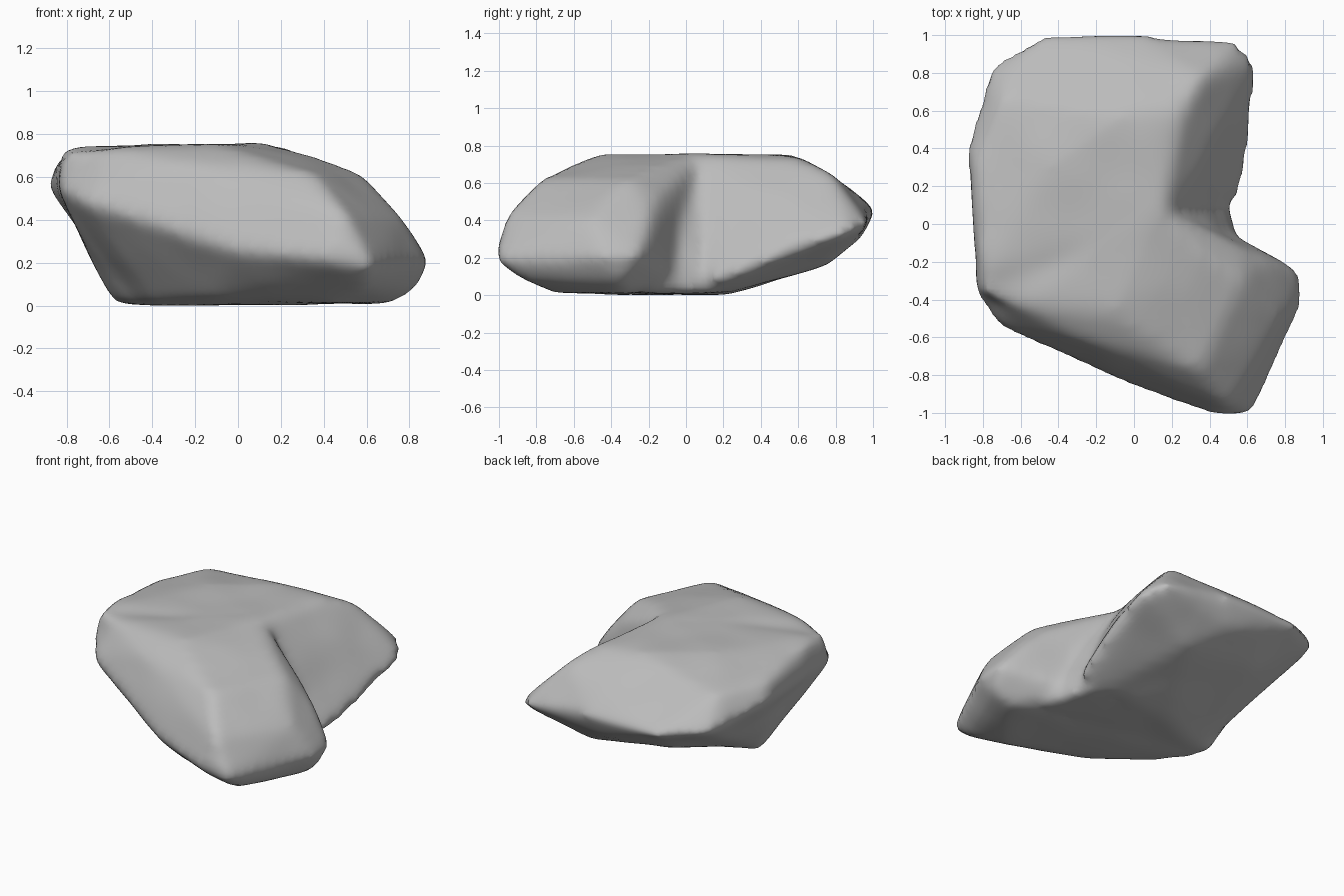
import bpy, bmesh
from mathutils import Vector, noise

default = bpy.data.objects.get("Cube")
if default:
    bpy.data.objects.remove(default, do_unlink=True)

# Corner points of the three overlapping lobes, in hundredths of a unit
BACK_LOBE = [
    (-84, 30, 67), (-80, -28, 74), (-70, 66, 66), (15, 2, 75), (17, 25, 75), (25, 60, 73), (36, 78, 65),
    (-5, 58, 75), (-45, 30, 75),
    (-88, 42, 56), (-84, -20, 55), (-76, 83, 49), (-50, 100, 46), (0, 100, 46), (54, 96, 39), (65, 86, 34),
    (62, 60, 28), (59, 30, 13), (55, 15, 8),
    (40, 20, 2), (-10, 20, 1), (-50, 0, 1), (20, 75, 17), (-40, 70, 25), (0, 92, 30),
]
FRONT_LOBE = [
    (-62, -42, 74), (-10, -48, 75), (10, 10, 76), (35, -15, 70), (57, -30, 62), (35, -78, 62), (-30, -60, 66),
    (88, -25, 22), (88, -44, 21), (62, -101, 19), (42, -101, 22), (50, -96, 43), (0, -86, 26), (-30, -72, 35),
    (-72, -54, 49), (-84, -36, 56), (77, -50, 40), (83, -35, 8), (60, -85, 8), (71, -20, 43), (56, -13, 54),
    (72, -32, 2), (45, -72, 3), (-10, -54, 4), (-40, -29, 3), (-50, -8, 1), (48, -4, 10),
]
CORE = [
    (-84, 10, 56), (-84, -36, 56), (-82, 10, 70), (-80, -36, 72), (-62, -44, 73), (-58, 6, 2), (-52, -15, 2),
    (15, 8, 74), (30, -10, 70), (42, 6, 32), (49, 4, 18), (50, 4, 8), (48, 15, 2), (58, -20, 2),
]


def add_lobe(bm, points):
    """Wrap one lobe's corner points in a closed convex skin."""
    verts = [bm.verts.new(Vector(p) / 100) for p in points]
    hull = bmesh.ops.convex_hull(bm, input=verts)
    unused = {v for v in hull["geom_interior"] if isinstance(v, bmesh.types.BMVert)}
    bmesh.ops.delete(bm, geom=list(unused), context="VERTS")


# Rough boulder made of all lobes
mesh = bpy.data.meshes.new("boulder")
bm = bmesh.new()
for lobe in (BACK_LOBE, FRONT_LOBE, CORE):
    add_lobe(bm, lobe)
bmesh.ops.recalc_face_normals(bm, faces=bm.faces)
bm.to_mesh(mesh)
bm.free()
boulder = bpy.data.objects.new("boulder", mesh)
bpy.context.collection.objects.link(boulder)

# Fuse the lobes and wear the edges round
fuse = boulder.modifiers.new("fuse", "REMESH")
fuse.mode = "VOXEL"
fuse.voxel_size = 0.03
wear = boulder.modifiers.new("wear", "SMOOTH")
wear.factor = 0.5
wear.iterations = 18
depsgraph = bpy.context.evaluated_depsgraph_get()
worn = bpy.data.meshes.new_from_object(boulder.evaluated_get(depsgraph))
boulder.modifiers.clear()
boulder.data = worn
bpy.data.meshes.remove(mesh)
worn.name = "boulder"

# Gentle swelling and weathering of the surface
normals = [v.normal.copy() for v in worn.vertices]
for v, normal in zip(worn.vertices, normals):
    v.co += normal * (0.008 + noise.noise(v.co * 4) * 0.006)

# Rest the boulder on the ground
lowest = min(v.co.z for v in worn.vertices)
for v in worn.vertices:
    v.co.z -= lowest

# Plain grey stone
stone = bpy.data.materials.new("grey stone")
stone.use_nodes = True
grey = (0.5, 0.5, 0.5, 1)
stone.diffuse_color = grey
stone.node_tree.nodes["Principled BSDF"].inputs["Base Color"].default_value = grey
worn.materials.clear()
worn.materials.append(stone)
for face in worn.polygons:
    face.use_smooth = True
worn.update()
